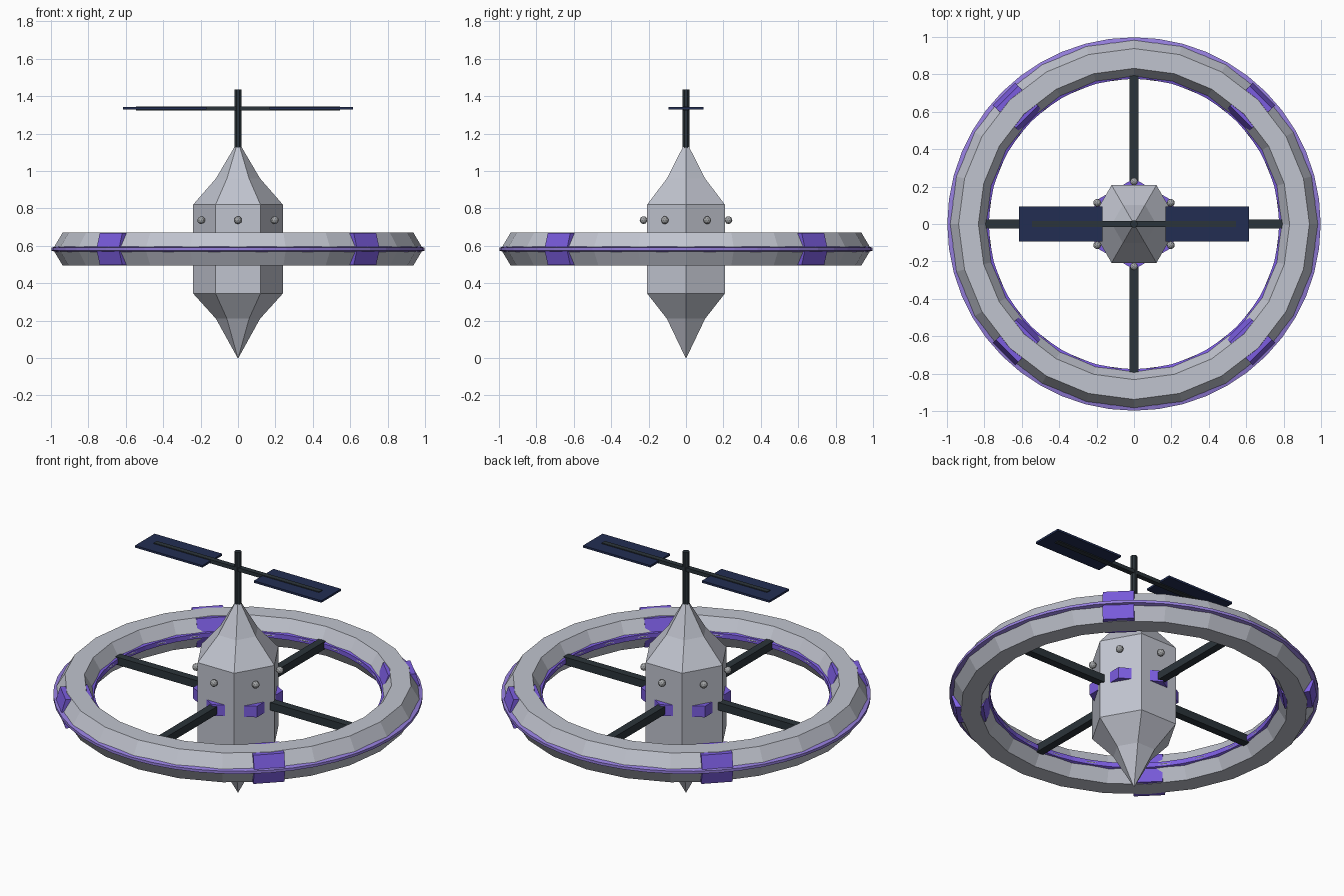
import bpy, bmesh
from math import sin, cos, pi, radians
from mathutils import Matrix, Vector

default = bpy.data.objects.get("Cube")
if default:
    bpy.data.objects.remove(default, do_unlink=True)


def material(name, rgb):
    m = bpy.data.materials.new(name)
    m.use_nodes = True
    m.diffuse_color = (*rgb, 1)
    m.node_tree.nodes["Principled BSDF"].inputs["Base Color"].default_value = (*rgb, 1)
    return m


PALE = material("pale grey hull", (0.53, 0.55, 0.62))
PURPLE = material("purple trim", (0.2, 0.11, 0.75))
LILAC = material("lilac band", (0.3, 0.21, 0.72))
DARK = material("dark metal", (0.024, 0.034, 0.042))
NAVY = material("navy panel", (0.016, 0.027, 0.085))
STEEL = material("steel bolt", (0.36, 0.37, 0.38))


def finish(name, bm, mat):
    bmesh.ops.remove_doubles(bm, verts=bm.verts, dist=1e-5)
    bmesh.ops.recalc_face_normals(bm, faces=bm.faces)
    mesh = bpy.data.meshes.new(name)
    bm.to_mesh(mesh)
    bm.free()
    mesh.materials.append(mat)
    ob = bpy.data.objects.new(name, mesh)
    bpy.context.collection.objects.link(ob)
    return ob


def lathe(name, profile, sides, mat, turn=0.0, closed=False):
    """Revolve (radius, z) points about z; closed profiles make rings."""
    bm = bmesh.new()
    loops = []
    for r, z in profile:
        loops.append([bm.verts.new((r * cos(turn + 2 * pi * i / sides),
                                    r * sin(turn + 2 * pi * i / sides), z))
                      for i in range(sides)])
    pairs = list(zip(loops, loops[1:]))
    if closed:
        pairs.append((loops[-1], loops[0]))
    else:
        bm.faces.new(loops[0])
        bm.faces.new(loops[-1])
    for a, b in pairs:
        for i in range(sides):
            j = (i + 1) % sides
            bm.faces.new((a[i], a[j], b[j], b[i]))
    return finish(name, bm, mat)


def box(name, centre, size, mat, turn=0.0):
    bm = bmesh.new()
    bmesh.ops.create_cube(bm, size=1.0, matrix=Matrix.Rotation(turn, 4, 'Z')
                          @ Matrix.Translation(centre) @ Matrix.Diagonal((*size, 1)))
    return finish(name, bm, mat)


def prism(name, profile, width, mat, turn):
    """Extrude a (radius, z) outline along the tangent direction."""
    bm = bmesh.new()
    face = bm.faces.new([bm.verts.new((r, -width / 2, z)) for r, z in profile])
    out = bmesh.ops.extrude_face_region(bm, geom=[face])
    moved = [v for v in out["geom"] if isinstance(v, bmesh.types.BMVert)]
    bmesh.ops.translate(bm, verts=moved, vec=Vector((0, width, 0)))
    bmesh.ops.rotate(bm, verts=bm.verts, matrix=Matrix.Rotation(turn, 3, 'Z'))
    return finish(name, bm, mat)


MID = 0.582

# Central hull and collar
lathe("hull", [(0.002, 0), (0.118, 0.21), (0.24, 0.345), (0.24, 0.82),
               (0.118, 0.96), (0.015, 1.135)], 6, PALE)
lathe("hull_collar", [(0.243, MID - 0.033), (0.243, MID + 0.033)], 6, PURPLE, turn=pi / 6)

# Bolts around the hull
for i in range(6):
    a = pi / 6 + i * pi / 3
    bm = bmesh.new()
    bmesh.ops.create_icosphere(bm, subdivisions=2, radius=0.021,
                               matrix=Matrix.Translation((0.227 * cos(a), 0.227 * sin(a), 0.737)))
    finish(f"hull_bolt_{i + 1}", bm, STEEL)

# Habitat ring with thin bands outside and inside
lathe("ring", [(0.99, MID), (0.938, 0.67), (0.832, 0.67),
               (0.78, MID), (0.832, 0.495), (0.938, 0.495)], 24, PALE, closed=True)
lathe("outer_band", [(0.975, MID - 0.014), (0.998, MID - 0.008),
                     (0.998, MID + 0.008), (0.975, MID + 0.014)], 48, LILAC, closed=True)
lathe("inner_band", [(0.8, MID - 0.022), (0.776, MID - 0.014),
                     (0.776, MID + 0.014), (0.8, MID + 0.022)], 48, PURPLE, closed=True)

# Clamps on the ring diagonals
for i in range(4):
    prism(f"ring_clamp_{i + 1}",
          [(0.986, MID), (0.96, 0.668), (0.81, 0.668),
           (0.777, MID), (0.81, 0.497), (0.96, 0.497)],
          0.17, PURPLE, radians(45 + 90 * i))

# Spokes joining hull and ring
for i in range(4):
    box(f"spoke_{i + 1}", (0.495, 0, MID), (0.6, 0.046, 0.046), DARK, i * pi / 2)

# Mast, panel arm and solar panels
lathe("mast", [(0.019, 1.12), (0.019, 1.436)], 8, DARK, turn=pi / 8)
box("panel_arm", (0, 0, 1.335), (1.09, 0.03, 0.022), DARK)
for side, sign in (("left", 1), ("right", -1)):
    box(f"solar_panel_{side}", (sign * 0.392, 0, 1.335), (0.445, 0.185, 0.012), NAVY)
